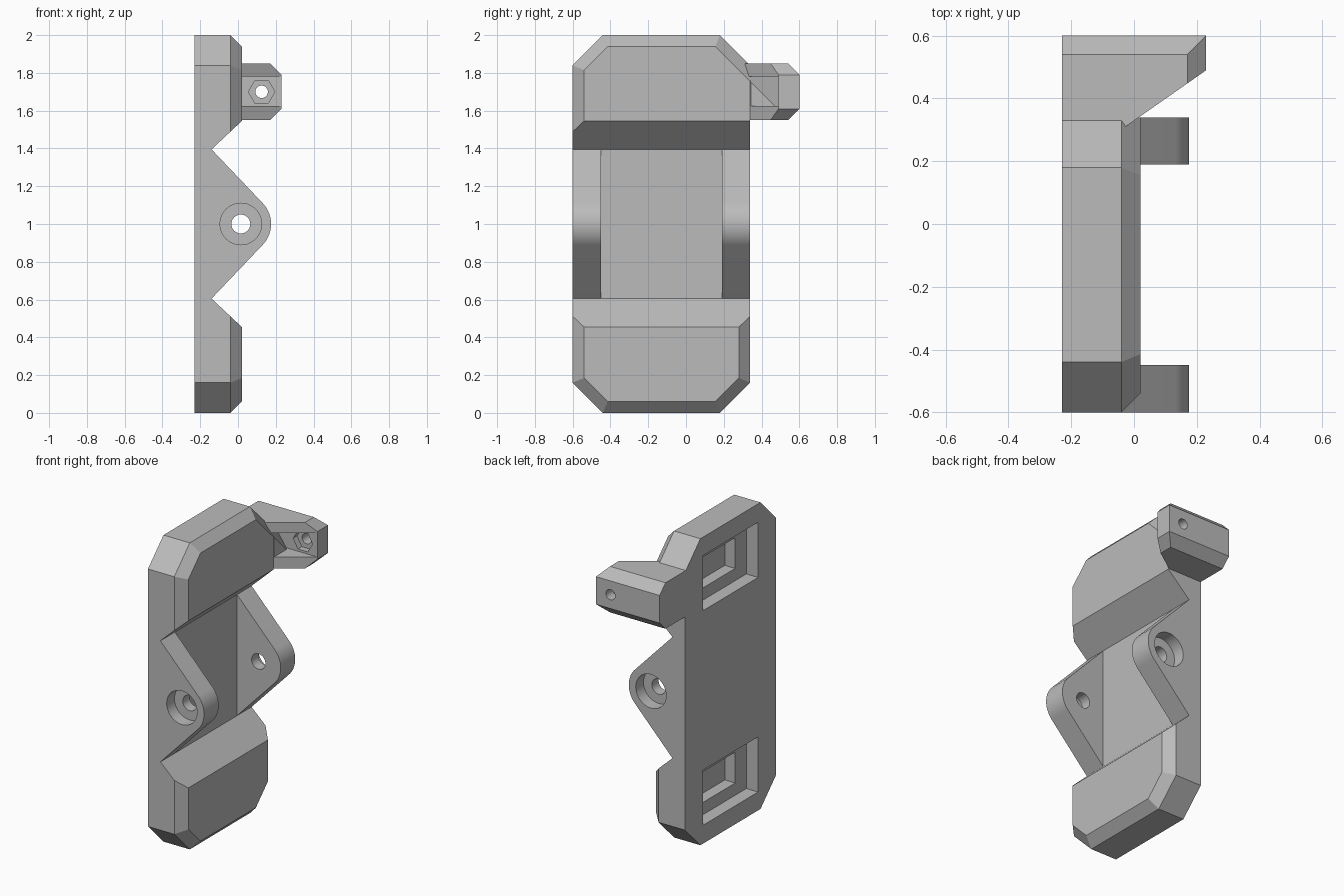
import bpy, bmesh
from math import cos, sin, radians
from mathutils import Vector, Matrix

if "Cube" in bpy.data.objects:
    bpy.data.objects.remove(bpy.data.objects["Cube"])

gray = bpy.data.materials.new("plain gray")
gray.use_nodes = True
COLOR = (0.5, 0.5, 0.5, 1)
gray.diffuse_color = COLOR
gray.node_tree.nodes["Principled BSDF"].inputs["Base Color"].default_value = COLOR

BACK, CHAMFER_X, FRONT, FLOOR = -0.23, -0.04, 0.02, -0.14
RIGHT_Y, LEFT_Y, MID_Y = -0.6, 0.34, -0.13
PIVOT = (0.015, 1.0)


def make(name, bm):
    bmesh.ops.recalc_face_normals(bm, faces=bm.faces)
    mesh = bpy.data.meshes.new(name)
    bm.to_mesh(mesh)
    bm.free()
    mesh.materials.append(gray)
    ob = bpy.data.objects.new(name, mesh)
    bpy.context.collection.objects.link(ob)
    return ob


def prism(points, direction):
    """Extrude a closed outline of 3D points along a vector."""
    bm = bmesh.new()
    face = bm.faces.new([bm.verts.new(p) for p in points])
    new = bmesh.ops.extrude_face_region(bm, geom=[face])["geom"]
    verts = [g for g in new if isinstance(g, bmesh.types.BMVert)]
    bmesh.ops.translate(bm, verts=verts, vec=direction)
    bmesh.ops.recalc_face_normals(bm, faces=bm.faces)
    return bm


def side_prism(points, y0, y1):
    return prism([(x, y0, z) for x, z in points], (0, y1 - y0, 0))


def box(x0, x1, y0, y1, z0, z1):
    return side_prism([(x0, z0), (x1, z0), (x1, z1), (x0, z1)], y0, y1)


def slice_off(bm, point, normal):
    """Remove everything beyond a plane and cap the cut."""
    geom = bm.verts[:] + bm.edges[:] + bm.faces[:]
    cut = bmesh.ops.bisect_plane(bm, geom=geom, dist=1e-5, plane_co=point,
                                 plane_no=Vector(normal).normalized(), clear_outer=True)
    edges = [e for e in cut["geom_cut"] if isinstance(e, bmesh.types.BMEdge)]
    if edges:
        bmesh.ops.holes_fill(bm, edges=edges)


def rod(radius, y0, y1, center, sides=40):
    pts = [(center[0] + radius * cos(radians(360 * i / sides)),
            center[1] + radius * sin(radians(360 * i / sides))) for i in range(sides)]
    return side_prism(pts, y0, y1)


def combine(target, bm, operation):
    """Apply a boolean with a temporary solid."""
    tool = make("tool", bm)
    tool.hide_render = True
    mod = target.modifiers.new("bool", 'BOOLEAN')
    mod.operation, mod.object, mod.solver = operation, tool, 'EXACT'
    bpy.context.view_layer.objects.active = target
    bpy.ops.object.modifier_apply(modifier=mod.name)
    bpy.data.objects.remove(tool)


def half_block(top):
    """One end of the body: notch slope, cut corners and chamfered front edges."""
    s = 1 if top else -1
    profile = [(BACK, -0.05), (FLOOR, -0.05), (FLOOR, 0.395), (FRONT, 0.545),
               (FRONT, 1), (BACK, 1)]
    bm = side_prism([(x, 1 + s * z) for x, z in profile], RIGHT_Y, LEFT_Y)
    end = 1 + s
    sides = [((0, RIGHT_Y, 1), (0, -1, 0)), ((0, 0, end), (0, 0, s)),
             ((0, RIGHT_Y, 1 + s * 0.84), (0, -1, s)), ((0, LEFT_Y, 1 + s * 0.84), (0, 1, s))]
    if not top:
        sides.append(((0, LEFT_Y, 1), (0, 1, 0)))
    for point, normal in sides[2:4]:
        slice_off(bm, point, normal)
    for point, normal in sides:
        n = Vector(normal).normalized()
        slice_off(bm, (CHAMFER_X, point[1], point[2]), n + Vector((1, 0, 0)))
    return bm


# Body: two chamfered ends with a flat floor between them
body = make("bracket_body", half_block(True))
combine(body, half_block(False), 'UNION')

# Pivot lugs with rounded tips
arc = [(PIVOT[0] + 0.16 * cos(radians(a)), PIVOT[1] + 0.16 * sin(radians(a)))
       for a in range(-44, 45, 4)]
lug = [(-0.2, 0.605), (FLOOR, 0.605)] + arc + [(FLOOR, 1.395), (-0.2, 1.395)]
for y0, y1 in ((RIGHT_Y, -0.45), (0.19, LEFT_Y)):
    combine(body, side_prism(lug, y0, y1), 'UNION')

# Side arm with chamfered end edges and a slanted inner face
outline = [(BACK, 0.6), (0.23, 0.6), (0.23, 0.49), (-0.113, 0.25), (BACK, 0.25)]
arm = prism([(x, y, 1.55) for x, y in outline], (0, 0, 0.3))
for z, s in ((1.79, 1), (1.61, -1)):
    slice_off(arm, (0, 0.6, z), (0, 1, s))
    slice_off(arm, (0.23, 0, z), (1, 0, s))
arm = make("arm", arm)

# Slot in the arm, following the body's front face and corner chamfer
combine(arm, box(FRONT, 0.4, 0.1, 0.49, 1.625, 1.78), 'DIFFERENCE')
wedge = box(-0.15, 0.4, 0.1, 0.49, 1.625, 1.78)
slice_off(wedge, (CHAMFER_X, LEFT_Y, 1.84), -(Vector((0, 1, 1)).normalized() + Vector((1, 0, 0))))
combine(arm, wedge, 'DIFFERENCE')

# Screw hole and hexagonal nut seat
combine(arm, rod(0.07, 0.4, 0.53, (0.125, 1.7), 6), 'DIFFERENCE')
combine(arm, rod(0.033, 0.4, 0.7, (0.125, 1.7)), 'DIFFERENCE')
bm = bmesh.new()
bm.from_mesh(arm.data)
bpy.data.objects.remove(arm)
combine(body, bm, 'UNION')

# Pivot bore and outer counterbores
combine(body, rod(0.05, -0.7, 0.5, PIVOT), 'DIFFERENCE')
for y0, y1 in ((-0.7, RIGHT_Y + 0.08), (LEFT_Y - 0.08, 0.42)):
    combine(body, rod(0.11, y0, y1, PIVOT), 'DIFFERENCE')

# Stepped pockets in the back
for z in (0.3, 1.7):
    for depth, half_w, half_h in ((0.085, 0.285, 0.18), (0.16, 0.17, 0.1)):
        combine(body, box(BACK - 0.1, BACK + depth, MID_Y - half_w, MID_Y + half_w,
                          z - half_h, z + half_h), 'DIFFERENCE')

# Smooth the round surfaces only
bpy.ops.object.select_all(action='DESELECT')
body.select_set(True)
bpy.context.view_layer.objects.active = body
bpy.ops.object.shade_smooth_by_angle(angle=radians(25))
